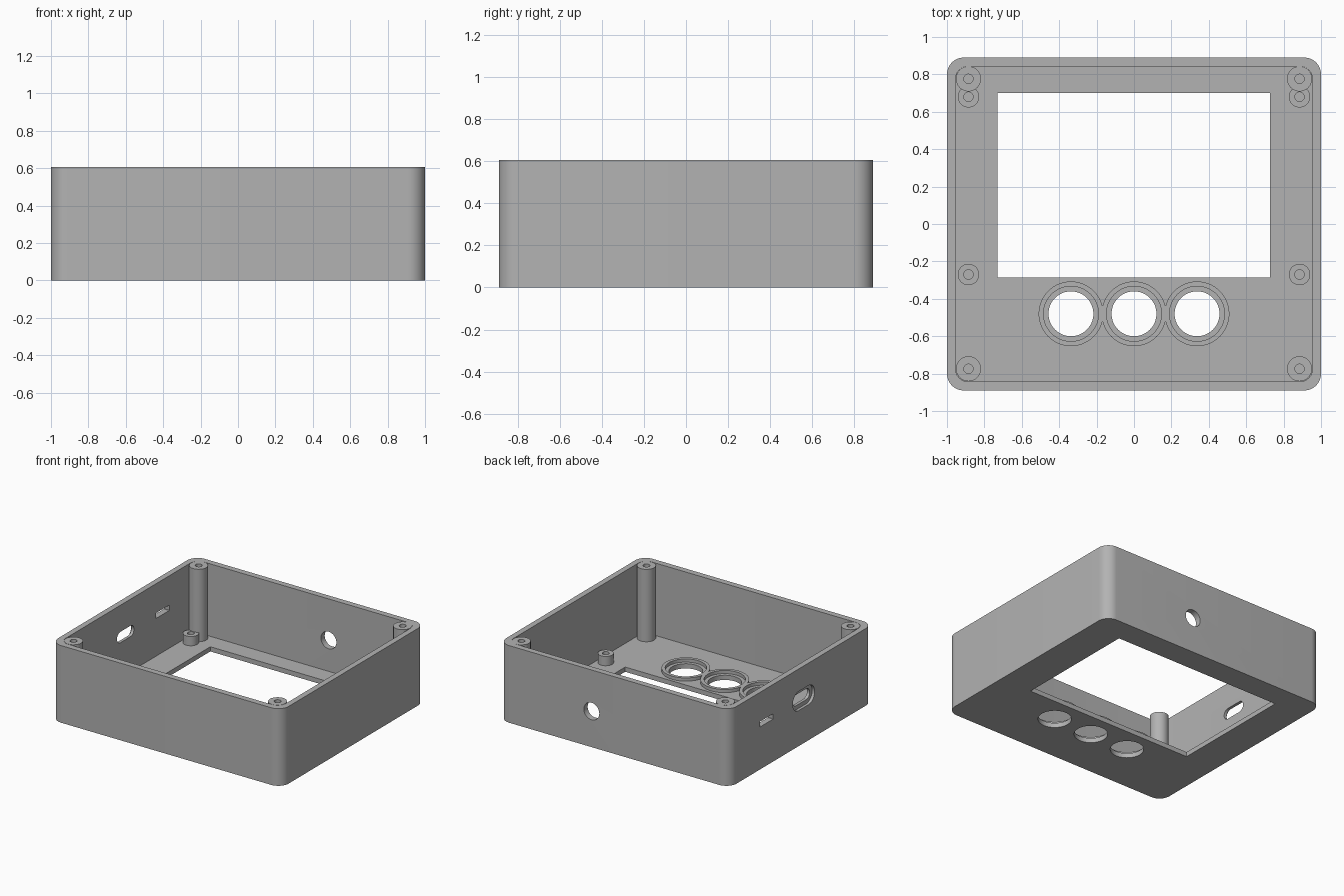
import bpy, bmesh, math
from mathutils import Matrix

cube = bpy.data.objects.get("Cube")
if cube:
    bpy.data.objects.remove(cube, do_unlink=True)

HEIGHT = 0.605
FLOOR = 0.037

grey = bpy.data.materials.new("plain grey")
grey.use_nodes = True
grey.diffuse_color = (0.45, 0.45, 0.45, 1)
grey.node_tree.nodes["Principled BSDF"].inputs["Base Color"].default_value = grey.diffuse_color


def rounded_outline(w, h, r, steps=12):
    """Outline of a w by h rectangle with corner radius r, centred on the origin."""
    pts = []
    for q, (sx, sy) in enumerate([(1, 1), (-1, 1), (-1, -1), (1, -1)]):
        cx, cy = sx * (w / 2 - r), sy * (h / 2 - r)
        for i in range(steps + 1):
            a = math.pi / 2 * (q + i / steps)
            p = (cx + r * math.cos(a), cy + r * math.sin(a))
            if not pts or math.dist(p, pts[-1]) > 1e-5:
                pts.append(p)
    if math.dist(pts[0], pts[-1]) < 1e-5:
        pts.pop()
    return pts


def prism(name, pts, z0, z1, matrix=Matrix()):
    """Extrude an outline from z0 to z1, then place it by a matrix."""
    bm = bmesh.new()
    low = [bm.verts.new((x, y, z0)) for x, y in pts]
    high = [bm.verts.new((x, y, z1)) for x, y in pts]
    bm.faces.new(low[::-1])
    bm.faces.new(high)
    for i in range(len(pts)):
        j = (i + 1) % len(pts)
        bm.faces.new((low[i], low[j], high[j], high[i]))
    bm.transform(matrix)
    return finish(name, bm)


def lathe(name, profile, x, y, steps=40):
    """Spin a closed (radius, height) profile around a vertical axis at x, y."""
    bm = bmesh.new()
    verts = [bm.verts.new((r, 0, z)) for r, z in profile]
    edges = [bm.edges.new((a, b)) for a, b in zip(verts, verts[1:])]
    bmesh.ops.spin(bm, geom=verts + edges, cent=(0, 0, 0), axis=(0, 0, 1),
                   angle=math.tau, steps=steps)
    bmesh.ops.remove_doubles(bm, verts=bm.verts, dist=1e-5)
    bmesh.ops.recalc_face_normals(bm, faces=bm.faces)
    bm.transform(Matrix.Translation((x, y, 0)))
    return finish(name, bm)


def finish(name, bm):
    mesh = bpy.data.meshes.new(name)
    bm.to_mesh(mesh)
    bm.free()
    mesh.materials.append(grey)
    obj = bpy.data.objects.new(name, mesh)
    bpy.context.collection.objects.link(obj)
    return obj


def activate(obj):
    bpy.ops.object.select_all(action='DESELECT')
    obj.select_set(True)
    bpy.context.view_layer.objects.active = obj


def smooth(obj):
    activate(obj)
    bpy.ops.object.shade_smooth_by_angle(angle=math.radians(30))


def cut(target, cutter):
    cutter.hide_render = True
    mod = target.modifiers.new("cut", 'BOOLEAN')
    mod.operation = 'DIFFERENCE'
    mod.solver = 'EXACT'
    mod.object = cutter
    activate(target)
    bpy.ops.object.modifier_apply(modifier=mod.name)
    bpy.data.objects.remove(cutter, do_unlink=True)


# Open tray with rounded upright corners
case = prism("case", rounded_outline(2, 1.78, 0.09), 0, HEIGHT)
cut(case, prism("cavity", rounded_outline(1.91, 1.686, 0.07), FLOOR, 1))

# Screen window in the floor
window = [(-0.73, -0.285), (0.727, -0.285), (0.727, 0.7), (-0.73, 0.7)]
cut(case, prism("window_cutter", window, -0.1, 0.2))

# Round button holes with raised collars
for i, x in enumerate((-0.337, 0, 0.337)):
    place = Matrix.Translation((x, -0.48, 0))
    cut(case, prism("button_cutter", rounded_outline(0.24, 0.24, 0.12), -0.1, 0.2, place))
    collar = [(0.147, 0.02), (0.173, 0.02), (0.173, 0.062), (0.147, 0.062), (0.147, 0.02)]
    smooth(lathe(f"button_collar_{i + 1}", collar, x, -0.48, 56))


# Openings in the -x side wall: outline x runs along y, outline y runs up
def side_place(y, z):
    return Matrix.Translation((-1, y, z)) @ Matrix(
        ((0, 0, 1, 0), (1, 0, 0, 0), (0, 1, 0, 0), (0, 0, 0, 1)))


port = side_place(-0.03, 0.354)
cut(case, prism("port_recess", rounded_outline(0.27, 0.15, 0.074), -0.1, 0.022, port))
cut(case, prism("port_slot", rounded_outline(0.21, 0.085, 0.042), -0.1, 0.1, port))
cut(case, prism("switch_slot", rounded_outline(0.165, 0.042, 0.002, 1), -0.1, 0.1,
                side_place(0.43, 0.354)))

# Round cable hole in the back wall
cable = Matrix.Translation((0.196, 0.87, 0.281)) @ Matrix.Rotation(math.pi / 2, 4, 'X')
cut(case, prism("cable_cutter", rounded_outline(0.134, 0.134, 0.067), -0.1, 0.1, cable))
smooth(case)


# Screw posts with blind holes
def post(name, x, y, radius, top, depth):
    bore = 0.025
    profile = [(0, top - depth), (bore, top - depth), (bore, top), (radius, top),
               (radius, FLOOR - 0.01), (0, FLOOR - 0.01)]
    smooth(lathe(name, profile, x, y))


for side, x in (("left", 0.885), ("right", -0.885)):
    post(f"lid_post_back_{side}", x, 0.776, 0.067, HEIGHT, 0.3)
    post(f"lid_post_front_{side}", x, -0.774, 0.067, HEIGHT, 0.3)
    post(f"board_post_back_{side}", x, 0.68, 0.057, 0.11, 0.07)
    post(f"board_post_front_{side}", x, -0.27, 0.057, 0.11, 0.07)
